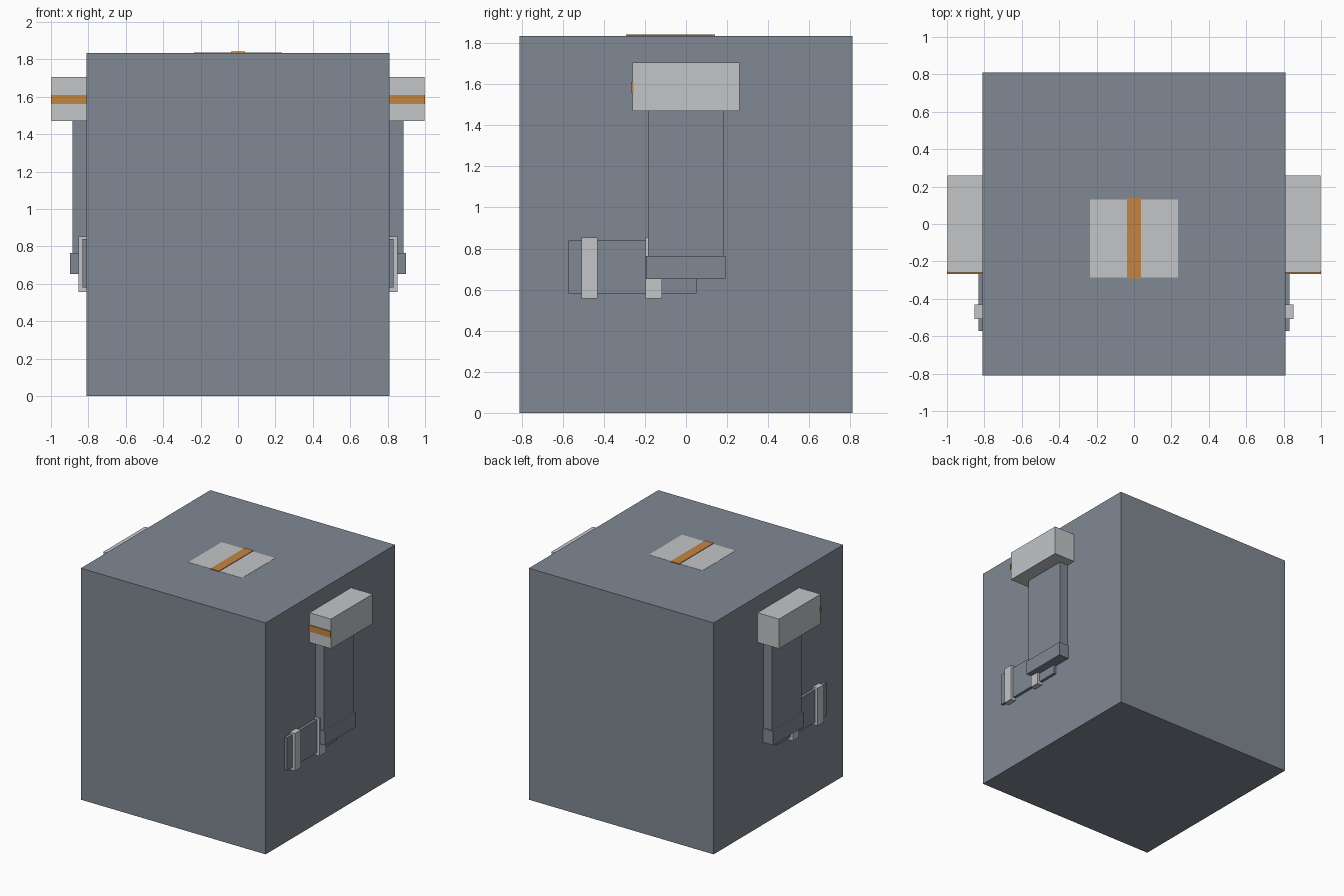
import bpy
import bmesh

if "Cube" in bpy.data.objects:
    bpy.data.objects.remove(bpy.data.objects["Cube"])


def material(name, rgb):
    m = bpy.data.materials.new(name)
    m.diffuse_color = (*rgb, 1.0)
    m.use_nodes = True
    m.node_tree.nodes["Principled BSDF"].inputs["Base Color"].default_value = m.diffuse_color
    return m


slate = material("slate grey", (0.22, 0.25, 0.295))
pale = material("pale grey", (0.54, 0.56, 0.575))
orange = material("orange", (0.55, 0.235, 0.055))


def box(name, mat, x, y, z):
    """Axis-aligned box from (min, max) ranges."""
    bm = bmesh.new()
    bmesh.ops.create_cube(bm, size=1.0)
    for v in bm.verts:
        v.co = [r[0] if c < 0 else r[1] for c, r in zip(v.co, (x, y, z))]
    bmesh.ops.recalc_face_normals(bm, faces=bm.faces)
    mesh = bpy.data.meshes.new(name)
    bm.to_mesh(mesh)
    bm.free()
    mesh.materials.append(mat)
    ob = bpy.data.objects.new(name, mesh)
    bpy.context.collection.objects.link(ob)
    return ob


# Large enclosing block
box("body_block", slate, (-0.81, 0.81), (-0.81, 0.81), (0, 1.835))

# Panel and raised stripe on the top
box("top_panel", pale, (-0.235, 0.235), (-0.285, 0.13), (1.80, 1.8365))
box("top_stripe", orange, (-0.038, 0.038), (-0.292, 0.14), (1.80, 1.841))

# Side parts, repeated on both sides
side_parts = [
    ("shoulder_pad", pale, (0.55, 0.998), (-0.26, 0.26), (1.47, 1.705)),
    ("shoulder_stripe", orange, (0.55, 1.0), (-0.268, -0.255), (1.56, 1.61)),
    ("arm", slate, (0.60, 0.885), (-0.185, 0.185), (0.74, 1.48)),
    ("cuff", slate, (0.59, 0.898), (-0.195, 0.193), (0.652, 0.764)),
    ("held_block", slate, (0.66, 0.832), (-0.573, 0.05), (0.58, 0.838)),
    ("front_band", pale, (0.64, 0.854), (-0.508, -0.43), (0.556, 0.854)),
    ("rear_band", pale, (0.64, 0.854), (-0.197, -0.118), (0.556, 0.854)),
]
for name, mat, x, y, z in side_parts:
    box(name + "_right", mat, x, y, z)
    box(name + "_left", mat, (-x[1], -x[0]), y, z)
